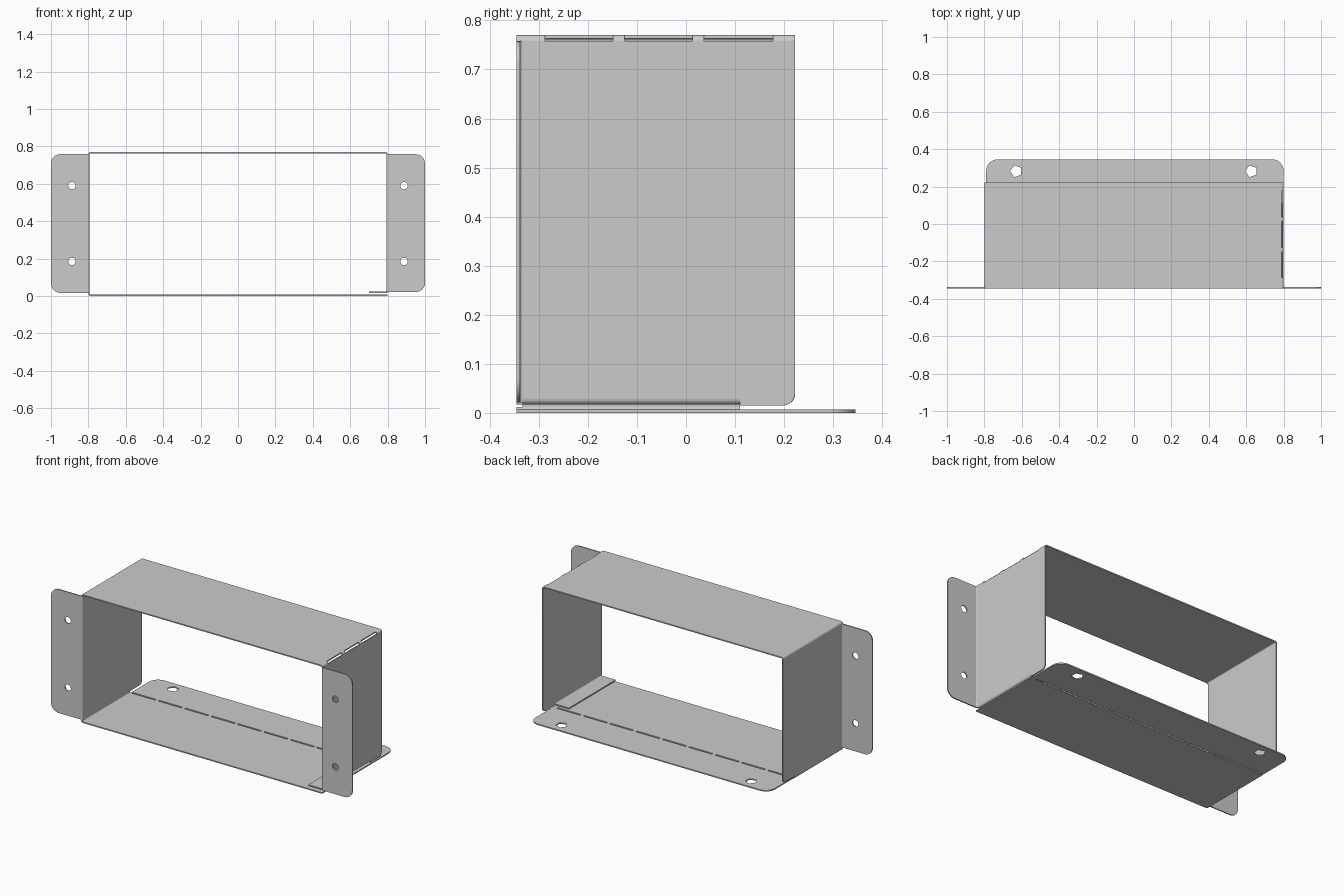
import bpy, bmesh
from math import sin, cos, pi, radians
from mathutils import Matrix, Vector

if "Cube" in bpy.data.objects:
    bpy.data.objects.remove(bpy.data.objects["Cube"])

T = 0.007           # sheet thickness
R = 0.012           # outer bend radius
H = 0.77            # top of the sleeve
F, B = -0.345, 0.222    # front and back of the sleeve
FW = F + R              # front of the flat walls
TAB = 0.11              # depth where the floor's perforated line sits

AXES = {'xy': (0, 1, 2), 'xz': (0, 2, 1), 'yz': (1, 2, 0)}


def circle(cx, cy, r, n, start=0.0):
    return [(cx + r * cos(start + 2 * pi * i / n), cy + r * sin(start + 2 * pi * i / n)) for i in range(n)]


def rect(x0, y0, x1, y1):
    return [(x0, y0), (x1, y0), (x1, y1), (x0, y1)]


def rounded(points, n=8):
    """Outline from (u, v, radius) points with right-angled corners."""
    out = []
    for i, (x, y, r) in enumerate(points):
        p = Vector((x, y))
        if r == 0:
            out.append((x, y))
            continue
        a = (Vector(points[i - 1][:2]) - p).normalized() * r
        b = (Vector(points[(i + 1) % len(points)][:2]) - p).normalized() * r
        for k in range(n + 1):
            t = k / n * pi / 2
            q = p + a + b - b * cos(t) - a * sin(t)
            out.append((q.x, q.y))
    return out


def quarter(cx, cy, start, n=5):
    """Quarter-ring section of a sheet bend."""
    angles = [radians(start + 90 * i / n) for i in range(n + 1)]
    return ([(cx + R * cos(a), cy + R * sin(a)) for a in angles] +
            [(cx + (R - T) * cos(a), cy + (R - T) * sin(a)) for a in reversed(angles)])


def sheet(name, plane, outline, lo, hi, holes=()):
    """Fill an outline with holes and extrude it from lo to hi."""
    cu = bpy.data.curves.new(name, 'CURVE')
    cu.dimensions, cu.fill_mode, cu.extrude = '2D', 'BOTH', (hi - lo) / 2
    for loop in [outline, *holes]:
        sp = cu.splines.new('POLY')
        sp.points.add(len(loop) - 1)
        for pt, (u, v) in zip(sp.points, loop):
            pt.co = (u, v, 0, 1)
        sp.use_cyclic_u = True
    tmp = bpy.data.objects.new(name + "_curve", cu)
    bpy.context.collection.objects.link(tmp)
    dg = bpy.context.evaluated_depsgraph_get()
    me = bpy.data.meshes.new_from_object(tmp.evaluated_get(dg))
    bpy.data.objects.remove(tmp)
    m = Matrix.Diagonal((0, 0, 0, 1))
    for col, row in enumerate(AXES[plane]):
        m[row][col] = 1
    m[AXES[plane][2]][3] = (lo + hi) / 2
    bm = bmesh.new()
    bm.from_mesh(me)
    bm.transform(m)
    bmesh.ops.remove_doubles(bm, verts=bm.verts, dist=1e-5)
    bmesh.ops.recalc_face_normals(bm, faces=bm.faces)
    bm.to_mesh(me)
    bm.free()
    me.name = name
    ob = bpy.data.objects.new(name, me)
    bpy.context.collection.objects.link(ob)
    bpy.ops.object.select_all(action='DESELECT')
    ob.select_set(True)
    bpy.context.view_layer.objects.active = ob
    bpy.ops.object.shade_smooth_by_angle(angle=radians(30))
    return ob


# Floor with rear mounting tab, perforated fold line and two pentagonal holes
slots = [rect(-0.782 + 0.175 * i, TAB, -0.782 + 0.175 * i + 0.155, TAB + 0.011) for i in range(9)]
holes = [circle(x, 0.282, 0.033, 5, pi) for x in (-0.63, 0.627)]
floor = rounded([(-0.8 + R, F, 0), (0.8, F, 0), (0.8, 0.345, 0.06), (-0.79, 0.345, 0.06),
                 (-0.79, TAB, 0), (-0.8 + R, TAB, 0)])
sheet("floor", 'xy', floor, 0, T, slots + holes)

# Top panel
sheet("top_panel", 'xy', rect(-0.8 + R, F, 0.8 - R, B), H - T, H)

# Side walls with relief at the lower rear corner
left = rounded([(FW, R, 0), (TAB, R, 0), (TAB, 0.017, 0), (B, 0.017, 0.02), (B, H - R, 0), (FW, H - R, 0)])
sheet("left_wall", 'yz', left, -0.8, -0.8 + T)
right = rounded([(FW, 0.017 + R, 0), (TAB, 0.017 + R, 0), (TAB, 0.015, 0), (B, 0.015, 0.025),
                 (B, H - R, 0), (FW, H - R, 0)])
sheet("right_wall", 'yz', right, 0.8 - T, 0.8)

# Inner overlap tab at the foot of the right wall
sheet("overlap_tab", 'xy', rect(0.70, FW, 0.8 - R, TAB), 0.017, 0.017 + T)

# Rounded lengthwise bends; the top right one is interrupted by three slots
sheet("bottom_left_bend", 'xz', quarter(-0.8 + R, R, 180), F, TAB)
sheet("top_left_bend", 'xz', quarter(-0.8 + R, H - R, 90), F, B)
sheet("overlap_bend", 'xz', quarter(0.8 - R, 0.017 + R, 270), FW, TAB)
for y0, y1 in ((F, -0.287), (-0.149, -0.125), (0.013, 0.037), (0.177, B)):
    sheet("top_right_bend", 'xz', quarter(0.8 - R, H - R, 0), y0, y1)

# Front mounting flanges and their upright bends
for side, s in (("left", -1), ("right", 1)):
    xi = s * (0.8 + R - T)
    z0 = 0.017 if s < 0 else 0.021
    outline = rounded([(xi, z0, 0), (s, z0, 0.05), (s, 0.758, 0.05), (xi, 0.758, 0)])
    sheet(side + "_flange", 'xz', outline, F, F + T,
          [circle(s * 0.888, z, 0.02, 12) for z in (0.185, 0.59)])
    sheet(side + "_flange_bend", 'xy', quarter(xi, FW, 270 if s < 0 else 180), z0, 0.758)
